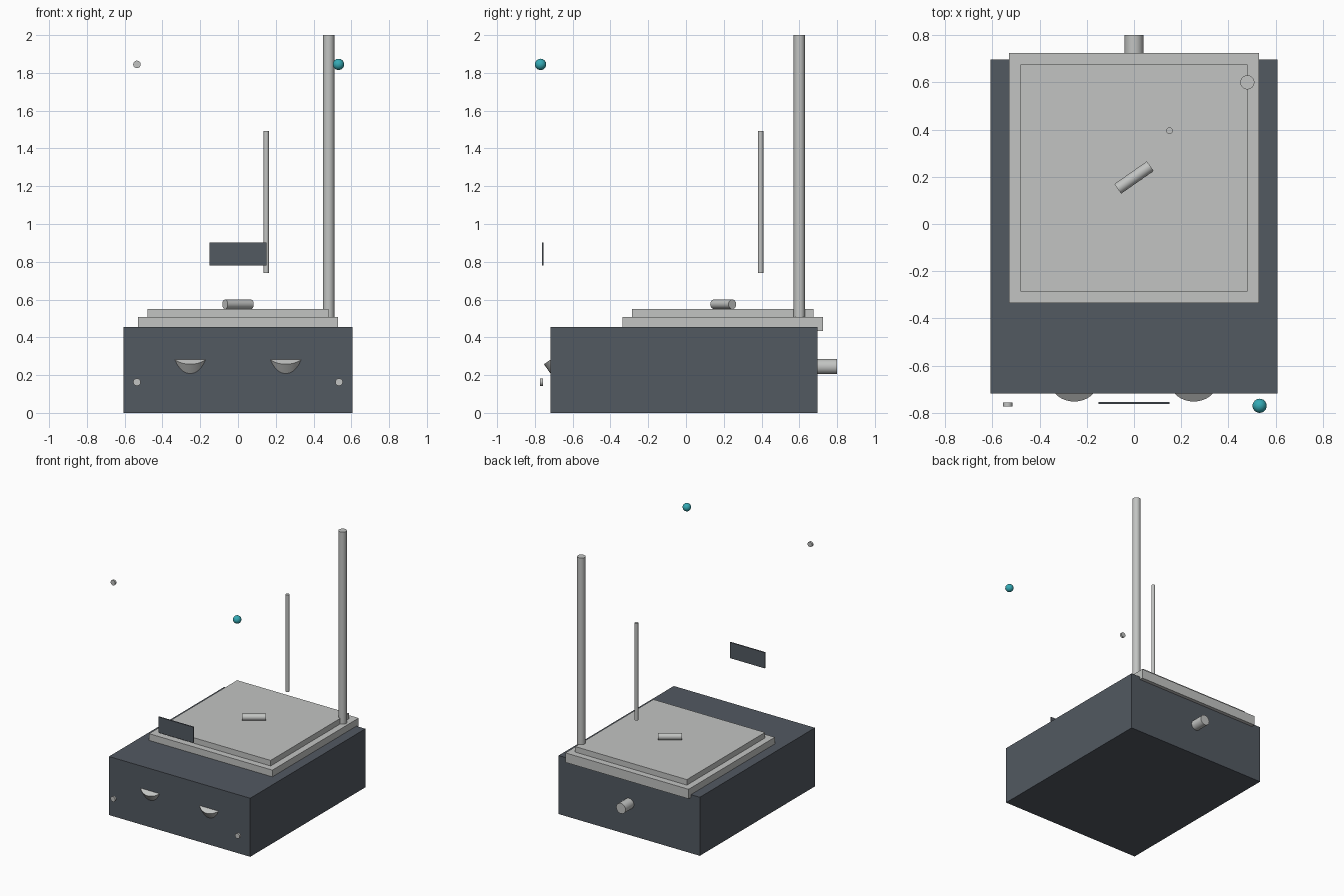
import bpy, math
from mathutils import Vector

if "Cube" in bpy.data.objects:
    bpy.data.objects.remove(bpy.data.objects["Cube"])


def material(name, rgb):
    m = bpy.data.materials.new(name)
    m.diffuse_color = (*rgb, 1)
    m.use_nodes = True
    m.node_tree.nodes["Principled BSDF"].inputs["Base Color"].default_value = m.diffuse_color
    return m


DARK = material("dark slate", (0.085, 0.10, 0.12))
GREY = material("light grey", (0.54, 0.55, 0.54))
TEAL = material("teal", (0.035, 0.40, 0.46))


def box(name, lo, hi, mat):
    lo, hi = Vector(lo), Vector(hi)
    bpy.ops.mesh.primitive_cube_add(size=1, location=(lo + hi) / 2)
    o = bpy.context.object
    o.name = name
    o.scale = hi - lo
    bpy.ops.object.transform_apply(location=False, rotation=False, scale=True)
    o.data.materials.append(mat)
    return o


def rod(name, a, b, radius, mat, sides=24):
    a, b = Vector(a), Vector(b)
    bpy.ops.mesh.primitive_cylinder_add(vertices=sides, radius=radius,
                                        depth=(b - a).length, location=(a + b) / 2)
    o = bpy.context.object
    o.name = name
    o.rotation_euler = (b - a).to_track_quat('Z', 'Y').to_euler()
    o.data.materials.append(mat)
    bpy.ops.object.shade_smooth_by_angle(angle=math.radians(35))
    return o


# Main housing and stepped top plates
box("housing", (-0.607, -0.717, 0), (0.607, 0.697, 0.455), DARK)
box("lower_plate", (-0.53, -0.335, 0.433), (0.53, 0.725, 0.507), GREY)
box("upper_plate", (-0.48, -0.285, 0.505), (0.48, 0.675, 0.55), GREY)

# Upright rods
rod("tall_mast", (0.48, 0.60, 0.505), (0.48, 0.60, 2.0), 0.03, GREY)
rod("thin_rod", (0.15, 0.395, 0.74), (0.15, 0.395, 1.493), 0.014, GREY)

# Short bar lying on the top plate
turn = math.radians(35)
d = Vector((math.cos(turn), math.sin(turn), 0)) * 0.084
c = Vector((0, 0.197, 0.575))
rod("top_bar", c - d, c + d, 0.025, GREY)

# Rear connector
rod("rear_connector", (0, 0.66, 0.245), (0, 0.80, 0.245), 0.04, GREY)

# Tilted dials poking through the front, and small front studs
axis = Vector((0, -math.sin(turn), math.cos(turn)))
for side, s in (("left", -1), ("right", 1)):
    cap = Vector((s * 0.253, -0.67, 0.315))
    rod("front_dial_" + side, cap - axis * 0.1, cap, 0.1, GREY, 32)
    rod("front_stud_" + side, (s * 0.535, -0.757, 0.163), (s * 0.535, -0.772, 0.163), 0.02, GREY, 16)
rod("upper_stud", (-0.535, -0.757, 1.845), (-0.535, -0.772, 1.845), 0.02, GREY, 16)

# Thin display panel
box("display_panel", (-0.15, -0.763, 0.78), (0.15, -0.754, 0.903), DARK)

# Indicator ball
bpy.ops.mesh.primitive_uv_sphere_add(segments=24, ring_count=12, radius=0.03,
                                     location=(0.532, -0.77, 1.845))
ball = bpy.context.object
ball.name = "indicator_ball"
ball.data.materials.append(TEAL)
bpy.ops.object.shade_smooth()
